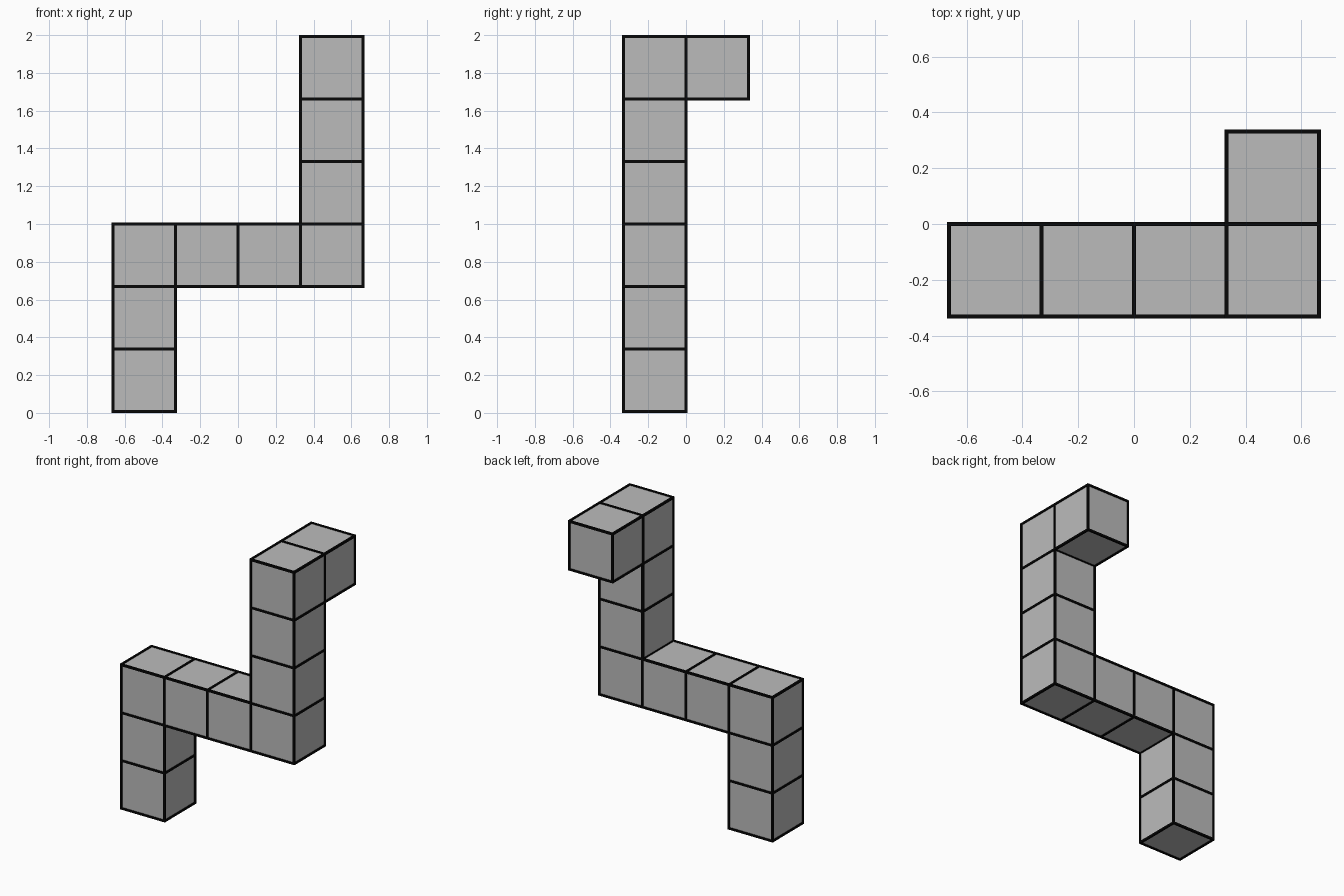
import bpy
import bmesh
from mathutils import Matrix, Vector

if "Cube" in bpy.data.objects:
    bpy.data.objects.remove(bpy.data.objects["Cube"], do_unlink=True)

RADIUS = 0.007                  # half thickness of the edge bars
SIZE = (2 - 2 * RADIUS) / 6     # side of one block


def make_material(name, value):
    mat = bpy.data.materials.new(name)
    mat.use_nodes = True
    colour = (value, value, value, 1)
    mat.diffuse_color = colour
    mat.node_tree.nodes["Principled BSDF"].inputs["Base Color"].default_value = colour
    return mat


def make_object(name, bm, mat):
    mesh = bpy.data.meshes.new(name)
    bm.to_mesh(mesh)
    bm.free()
    mesh.materials.append(mat)
    obj = bpy.data.objects.new(name, mesh)
    bpy.context.collection.objects.link(obj)
    return obj


# Path of blocks: lower column, cross arm, upper column, rear arm
cells = [(0, 0, z) for z in range(3)]
cells += [(x, 0, 2) for x in (1, 2)]
cells += [(3, 0, z) for z in range(2, 6)]
cells += [(3, 1, 5)]

# Joined block body, without the hidden faces between neighbours
body = bmesh.new()
for x, y, z in cells:
    centre = Vector((x - 1.5, y - 0.5, z + 0.5)) * SIZE
    centre.z += RADIUS
    bmesh.ops.create_cube(body, size=SIZE, matrix=Matrix.Translation(centre))
groups = {}
for face in body.faces:
    key = tuple(round(c, 3) for c in face.calc_center_median())
    groups.setdefault(key, []).append(face)
hidden = [f for group in groups.values() if len(group) > 1 for f in group]
bmesh.ops.delete(body, geom=hidden, context='FACES')
bmesh.ops.remove_doubles(body, verts=body.verts, dist=0.001)

# Thin dark bars along every block edge
bars = bmesh.new()
for edge in body.edges:
    start, end = (v.co for v in edge.verts)
    span = end - start
    scale = [abs(c) + 2 * RADIUS for c in span]
    matrix = Matrix.Translation((start + end) / 2) @ Matrix.Diagonal((*scale, 1))
    bmesh.ops.create_cube(bars, size=1, matrix=matrix)

make_object("block_body", body, make_material("grey", 0.5))
make_object("edge_bars", bars, make_material("black", 0.002))
